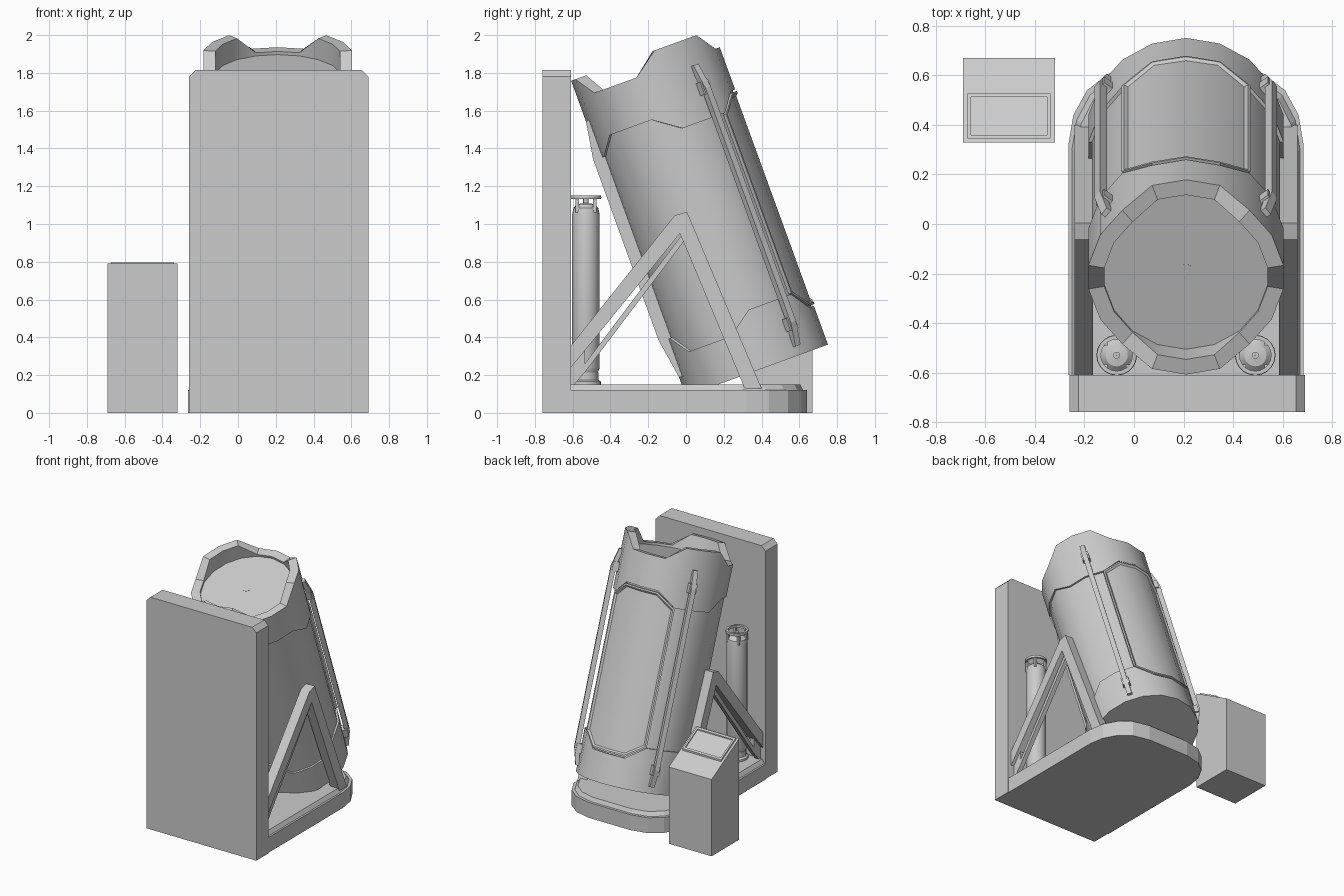
import bpy, bmesh
from math import sin, cos, radians, pi
from mathutils import Vector

if "Cube" in bpy.data.objects:
    bpy.data.objects.remove(bpy.data.objects["Cube"])

CX, S0, TILT = 0.21, 0.43, radians(20)


def tank_pt(x, s, t):
    """Tank space: x across, s forward from the axis, t along the axis."""
    s += S0
    return Vector((CX + x, s * cos(TILT) - t * sin(TILT), s * sin(TILT) + t * cos(TILT)))


def polar(r, a, t):
    return tank_pt(r * sin(radians(a)), r * cos(radians(a)), t)


def finish(name, bm, smooth=False):
    bmesh.ops.recalc_face_normals(bm, faces=bm.faces)
    me = bpy.data.meshes.new(name)
    bm.to_mesh(me)
    bm.free()
    ob = bpy.data.objects.new(name, me)
    bpy.context.collection.objects.link(ob)
    if smooth:
        bpy.ops.object.select_all(action='DESELECT')
        ob.select_set(True)
        bpy.context.view_layer.objects.active = ob
        bpy.ops.object.shade_smooth_by_angle(angle=radians(30))
    return ob


def prism(name, loop_a, loop_b):
    """Solid between two matching outlines."""
    bm = bmesh.new()
    a = [bm.verts.new(p) for p in loop_a]
    b = [bm.verts.new(p) for p in loop_b]
    bm.faces.new(a)
    bm.faces.new(b)
    for i in range(len(a)):
        j = (i + 1) % len(a)
        bm.faces.new((a[i], a[j], b[j], b[i]))
    return finish(name, bm)


def side_prism(name, yz, x0, x1):
    return prism(name, [(x0, y, z) for y, z in yz], [(x1, y, z) for y, z in yz])


def flat_prism(name, xy, z0, z1):
    return prism(name, [(x, y, z0) for x, y in xy], [(x, y, z1) for x, y in xy])


def shell(name, angles, low, high, r0, r1, closed=True, inset=None):
    """Curved wall on the tank whose ends follow low(angle) and high(angle)."""
    bm = bmesh.new()
    cols = [[bm.verts.new(polar(r, a, t)) for r, t in
             ((r0, low(a)), (r1, low(a)), (r1, high(a)), (r0, high(a)))] for a in angles]
    n = len(cols)
    outer = []
    for i in range(n if closed else n - 1):
        c, d = cols[i], cols[(i + 1) % n]
        for k in range(4):
            f = bm.faces.new((c[k], d[k], d[(k + 1) % 4], c[(k + 1) % 4]))
            if k == 1:
                outer.append(f)
    if not closed:
        bm.faces.new(cols[0])
        bm.faces.new(cols[-1])
    bmesh.ops.recalc_face_normals(bm, faces=bm.faces)
    if inset:
        bmesh.ops.inset_region(bm, faces=outer, thickness=0.012, depth=0, use_even_offset=True)
        bmesh.ops.inset_region(bm, faces=outer, thickness=0.012, depth=inset, use_even_offset=True)
    return finish(name, bm, True)


def lathe(name, profile, x, y, n=20):
    """Closed (r, z) profile turned about a vertical axis."""
    bm = bmesh.new()
    rings = [[bm.verts.new((x + r * cos(2 * pi * i / n), y + r * sin(2 * pi * i / n), z))
              for i in range(n)] for r, z in profile]
    for k in range(len(rings)):
        a, b = rings[k], rings[(k + 1) % len(rings)]
        for i in range(n):
            j = (i + 1) % n
            bm.faces.new((a[i], a[j], b[j], b[i]))
    return finish(name, bm, True)


def tank_strip(name, rt, angle, half):
    """Profile in (radius, t) given a tangential width."""
    a = radians(angle)
    loops = [[tank_pt(r * sin(a) + k * half * cos(a), r * cos(a) - k * half * sin(a), t)
              for r, t in rt] for k in (-1, 1)]
    return prism(name, *loops)


# Back wall with chamfered top
x0, x1, c = -0.26, 0.69, 0.035
wall = [(x0, 0), (x1, 0), (x1, 1.815 - c), (x1 - c, 1.815), (x0 + c, 1.815), (x0, 1.815 - c)]
prism("back_wall", [(x, -0.76, z) for x, z in wall], [(x, -0.61, z) for x, z in wall])

# Rounded base and its raised deck
half = [(0.475, -0.61), (0.475, 0.32), (0.455, 0.44), (0.40, 0.54), (0.31, 0.61), (0.18, 0.64)]
outline = half + [(-x, y) for x, y in reversed(half)]
flat_prism("base", [(CX + x, y) for x, y in outline], 0, 0.12)
inner = [(CX + x * 0.97, y - (0.02 if y > 0 else 0)) for x, y in outline]
top = [(CX + x * 0.93, y - (0.035 if y > 0 else 0)) for x, y in outline]
prism("base_deck", [(x, y, 0.12) for x, y in inner], [(x, y, 0.15) for x, y in top])

# Tilted tank: 18-sided body with notched sleeves every 120 degrees
ring = range(0, 360, 20)


def notch(a):
    return min(a % 120, 120 - a % 120) <= 20


shell("tank_body", ring, lambda a: 0.09, lambda a: 1.74, 0.02, 0.386)
shell("tank_end_plug", ring, lambda a: 0.088, lambda a: 1.741, 0.001, 0.03)
shell("top_collar", ring, lambda a: 1.52 if notch(a) else 1.422,
      lambda a: 1.758 if notch(a) else 1.86, 0.335, 0.40)
shell("bottom_collar", ring, lambda a: 0.083,
      lambda a: 0.30 if notch(a) else 0.40, 0.02, 0.40)

# Framed front panel
shell("front_panel", [-40, -20, 0, 20, 40], lambda a: 0.31 if abs(a) < 30 else 0.405,
      lambda a: 1.51 if abs(a) < 30 else 1.415, 0.37, 0.406, closed=False, inset=-0.012)

# Back spine
tank_strip("back_spine", [(0.36, 1.64), (0.40, 1.63), (0.433, 1.43), (0.435, 0.41),
                          (0.40, 0.19), (0.36, 0.18)], 180, 0.10)

# Side rails with bent ends and brackets
rail = [(0.385, 1.715), (0.412, 1.58), (0.412, 0.26), (0.385, 0.133),
        (0.415, 0.133), (0.448, 0.26), (0.448, 1.58), (0.415, 1.715)]
for side, sg in (("right", 1), ("left", -1)):
    tank_strip(side + "_rail", rail, 53 * sg, 0.018)
    for end, t in (("upper", 1.55), ("lower", 0.22)):
        tank_strip(f"{side}_{end}_rail_bracket",
                   [(0.38, t), (0.435, t), (0.435, t + 0.07), (0.38, t + 0.07)], 53 * sg, 0.028)

    # A-frame supports
    a, b = CX + sg * 0.375, CX + sg * 0.45
    side_prism(side + "_rear_leg", [(-0.06, 1.045), (0.005, 1.065), (-0.02, 0.965),
                                    (-0.535, 0.33), (-0.61, 0.24), (-0.61, 0.355)], a, b)
    side_prism(side + "_front_leg", [(-0.06, 1.045), (0.005, 1.065), (0.40, 0.13),
                                     (0.31, 0.13), (-0.03, 0.945)], a, b)
    side_prism(side + "_inner_brace", [(-0.02, 0.945), (-0.01, 0.91), (-0.535, 0.215),
                                       (-0.535, 0.26)], CX + sg * 0.39, CX + sg * 0.425)
    side_prism(side + "_brace_foot", [(-0.61, 0.29), (-0.535, 0.34), (-0.535, 0.215),
                                      (-0.61, 0.13)], CX + sg * 0.39, CX + sg * 0.425)

    # Gas bottles
    bx, by = CX + sg * 0.28, -0.53
    lathe(side + "_bottle", [(0.001, 0.19), (0.05, 0.19), (0.066, 0.22), (0.073, 0.24), (0.073, 1.05),
                             (0.066, 1.085), (0.045, 1.105), (0.014, 1.11), (0.014, 1.135),
                             (0.001, 1.135)], bx, by)
    lathe(side + "_bottle_foot", [(0.055, 0.145), (0.08, 0.145), (0.08, 0.165), (0.066, 0.175),
                                  (0.066, 0.215), (0.055, 0.215)], bx, by)
    lathe(side + "_bottle_collar", [(0.064, 1.132), (0.08, 1.132), (0.082, 1.14), (0.08, 1.15),
                                    (0.064, 1.15)], bx, by)
    for i in range(4):
        px, py = bx + 0.066 * cos(pi * (i + .5) / 2), by + 0.066 * sin(pi * (i + .5) / 2)
        flat_prism(f"{side}_collar_post_{i + 1}", [(px + u * .009, py + v * .009) for u, v in
                   ((-1, -1), (1, -1), (1, 1), (-1, 1))], 1.06, 1.14)

# Kiosk with sloping top
slope = (0.60 - 0.79) / 0.34
side_prism("kiosk", [(0.33, 0), (0.67, 0), (0.67, 0.60), (0.33, 0.79)], -0.69, -0.32)


def top_quad(xa, xb, ya, yb, h):
    return [(x, y, 0.79 + slope * (y - 0.33) + h)
            for x, y in ((xa, ya), (xb, ya), (xb, yb), (xa, yb))]


# Screen frame bars and screen
bars = {"rear": (-0.672, -0.338, 0.345, 0.36), "front": (-0.672, -0.338, 0.512, 0.527),
        "left": (-0.672, -0.658, 0.36, 0.512), "right": (-0.352, -0.338, 0.36, 0.512)}
for n, q in bars.items():
    prism(f"screen_frame_{n}", top_quad(*q, -0.01), top_quad(*q, 0.014))
q = (-0.658, -0.352, 0.36, 0.512)
prism("screen", top_quad(*q, -0.01), top_quad(*q, 0.005))
